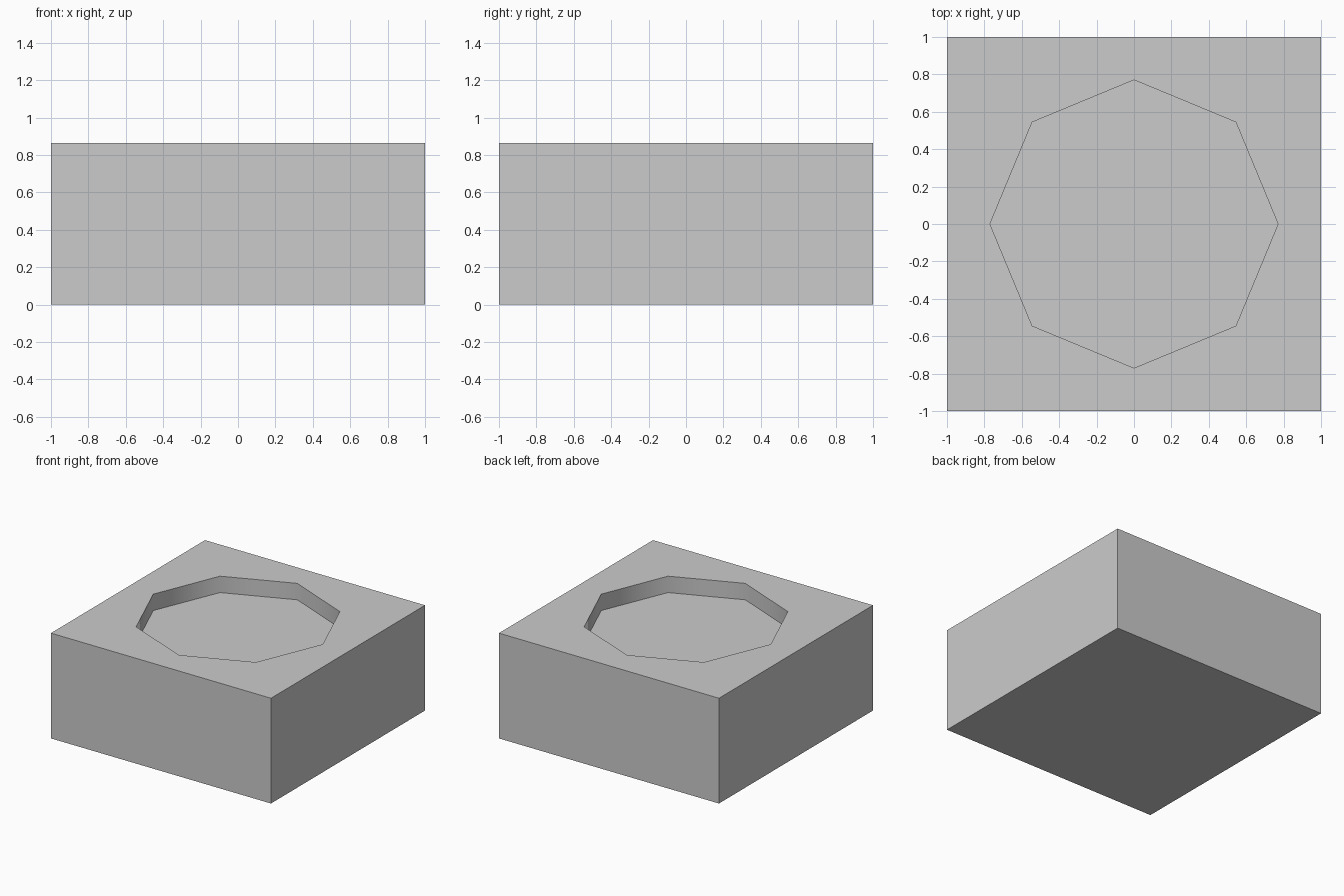
import bpy
from math import radians

if "Cube" in bpy.data.objects:
    bpy.data.objects.remove(bpy.data.objects["Cube"])

HEIGHT, DEPTH, RADIUS = 0.865, 0.135, 0.77

# Solid square block
bpy.ops.mesh.primitive_cube_add(size=1, location=(0, 0, HEIGHT / 2))
block = bpy.context.object
block.name = "block"
block.scale = (2, 2, HEIGHT)
bpy.ops.object.transform_apply(location=True, scale=True)

# Eight-sided cutter for the shallow recess, corners on the axes
bpy.ops.mesh.primitive_cylinder_add(vertices=8, radius=RADIUS, depth=2 * DEPTH,
                                    location=(0, 0, HEIGHT))
cutter = bpy.context.object
cutter.name = "recess_cutter"
cutter.hide_render = True

# Cut the recess into the top
cut = block.modifiers.new("recess", 'BOOLEAN')
cut.operation = 'DIFFERENCE'
cut.solver = 'EXACT'
cut.object = cutter
bpy.ops.object.select_all(action='DESELECT')
block.select_set(True)
bpy.context.view_layer.objects.active = block
bpy.ops.object.modifier_apply(modifier=cut.name)
bpy.data.objects.remove(cutter)

# Smooth recess wall, sharp block edges
bpy.ops.object.shade_smooth_by_angle(angle=radians(50))
